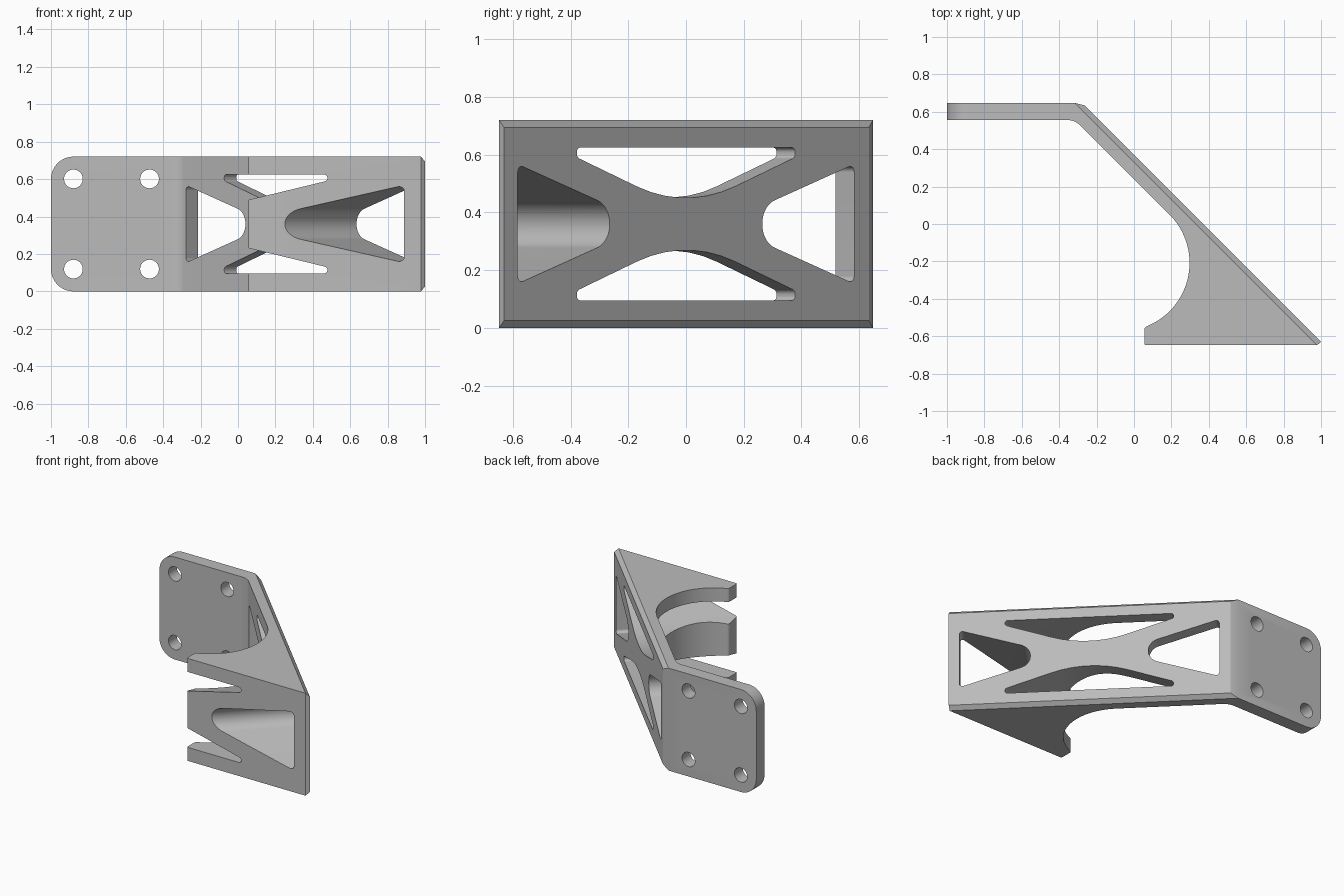
import bpy, bmesh, math
from mathutils import Vector

cube = bpy.data.objects.get("Cube")
if cube:
    bpy.data.objects.remove(cube, do_unlink=True)

HEIGHT = 0.72
MID = HEIGHT / 2
HALF_DEPTH = 0.648
FACE = 0.369              # the sloping face lies on x + y = FACE
CHAMFER = 0.025
ROOT = math.sqrt(0.5)


def arc(cx, cy, r, a, b, n):
    """Points on an arc, angles in degrees."""
    angles = [math.radians(a + (b - a) * i / n) for i in range(n + 1)]
    return [(cx + r * math.cos(t), cy + r * math.sin(t)) for t in angles]


def rounded(corners):
    """Polygon from (x, y, fillet radius) corners."""
    pts = []
    for i, (x, y, r) in enumerate(corners):
        p = Vector((x, y))
        if r == 0:
            pts.append((x, y))
            continue
        u = (Vector(corners[i - 1][:2]) - p).normalized()
        v = (Vector(corners[(i + 1) % len(corners)][:2]) - p).normalized()
        half = u.angle(v) / 2
        centre = p + (u + v).normalized() * (r / math.sin(half))
        start = p + u * (r / math.tan(half)) - centre
        end = p + v * (r / math.tan(half)) - centre
        turn = math.atan2(start.x * end.y - start.y * end.x, start.dot(end))
        a = math.degrees(math.atan2(start.y, start.x))
        steps = max(6, int(abs(turn) * 12))
        pts += arc(centre.x, centre.y, r, a, a + math.degrees(turn), steps)
    return pts


def loft(bm, loops):
    """Closed solid through loops of 3D points."""
    rings = [[bm.verts.new(p) for p in loop] for loop in loops]
    n = len(rings[0])
    for a, b in zip(rings, rings[1:]):
        for i in range(n):
            j = (i + 1) % n
            bm.faces.new((a[i], a[j], b[j], b[i]))
    bm.faces.new(rings[0])
    bm.faces.new(rings[-1])


def finish(bm, name):
    bmesh.ops.remove_doubles(bm, verts=bm.verts, dist=1e-5)
    bmesh.ops.recalc_face_normals(bm, faces=bm.faces)
    mesh = bpy.data.meshes.new(name)
    bm.to_mesh(mesh)
    bm.free()
    obj = bpy.data.objects.new(name, mesh)
    bpy.context.collection.objects.link(obj)
    return obj


# Bracket body: plan profile with a chamfered sloping face
bend = (-0.318, HALF_DEPTH)
toe = (FACE - 0.039 + HALF_DEPTH, -HALF_DEPTH)
wide = [bend, (-0.265, 0.634), (1.0, -0.631), toe]
narrow = [bend, bend, toe, toe]
foot = rounded([(0.055, -HALF_DEPTH, 0.012), (0.055, -0.553, 0.02),
                (0.08, -0.542, 0), (0.3, -0.5, 0), (0.3, -HALF_DEPTH, 0)])[:-3]
saddle = arc(-0.068, -0.208, 0.365, -66, 45, 40)
flange = rounded([(0.19, 0.05, 0), (-0.316, 0.556, 0.1), (-1, 0.556, 0),
                  (-1, HALF_DEPTH, 0)])[1:]
rest = foot + saddle + flange

bm = bmesh.new()
levels = [(narrow, 0), (wide, CHAMFER), (wide, HEIGHT - CHAMFER), (narrow, HEIGHT)]
loft(bm, [[(x, y, z) for x, y in edge + rest] for edge, z in levels])
bracket = finish(bm, "bracket")

cut = bmesh.new()


# Truss openings, cut square to the sloping face
def cut_slope(points):
    loft(cut, [[(FACE - s * ROOT - d * ROOT, s * ROOT - d * ROOT, z)
                for s, z in points] for d in (-0.1, 1.2)])


window = [(0.178, MID, 0.086), (0.825, 0.567, 0.02), (0.825, 0.153, 0.02)]
slot = [(0, 0.408, 0.75), (0.535, 0.591, 0.019),
        (0.535, 0.625, 0.016), (-0.535, 0.625, 0.016), (-0.535, 0.591, 0.019)]
for side in (1, -1):
    cut_slope(rounded([(side * s, z, r) for s, z, r in window]))
    cut_slope(rounded([(s, MID + side * (z - MID), r) for s, z, r in slot]))


# Bolt holes and rounded corners of the flange
def cut_flange(points):
    loft(cut, [[(x, y, z) for x, z in points] for y in (0.45, 0.75)])


for side in (1, -1):
    for x in (-0.88, -0.473):
        cut_flange(arc(x, MID + side * 0.241, 0.05, 0, 360, 40)[:-1])
    corner = [(-1.05, -0.05), (-0.88, -0.05)] + arc(-0.88, 0.12, 0.12, 270, 180, 16) + [(-1.05, 0.12)]
    cut_flange([(x, MID + side * (z - MID)) for x, z in corner])

cutter = finish(cut, "cutter")
cutter.hide_render = True

bpy.context.view_layer.objects.active = bracket
bracket.select_set(True)
boolean = bracket.modifiers.new("openings", 'BOOLEAN')
boolean.operation = 'DIFFERENCE'
boolean.solver = 'EXACT'
boolean.object = cutter
bpy.ops.object.modifier_apply(modifier=boolean.name)
bpy.data.objects.remove(cutter, do_unlink=True)

# Plain grey finish
grey = bpy.data.materials.new("light grey")
grey.use_nodes = True
colour = (0.5, 0.5, 0.5, 1)
grey.diffuse_color = colour
grey.node_tree.nodes["Principled BSDF"].inputs["Base Color"].default_value = colour
bracket.data.materials.clear()
bracket.data.materials.append(grey)
bpy.ops.object.shade_smooth_by_angle(angle=math.radians(20))
